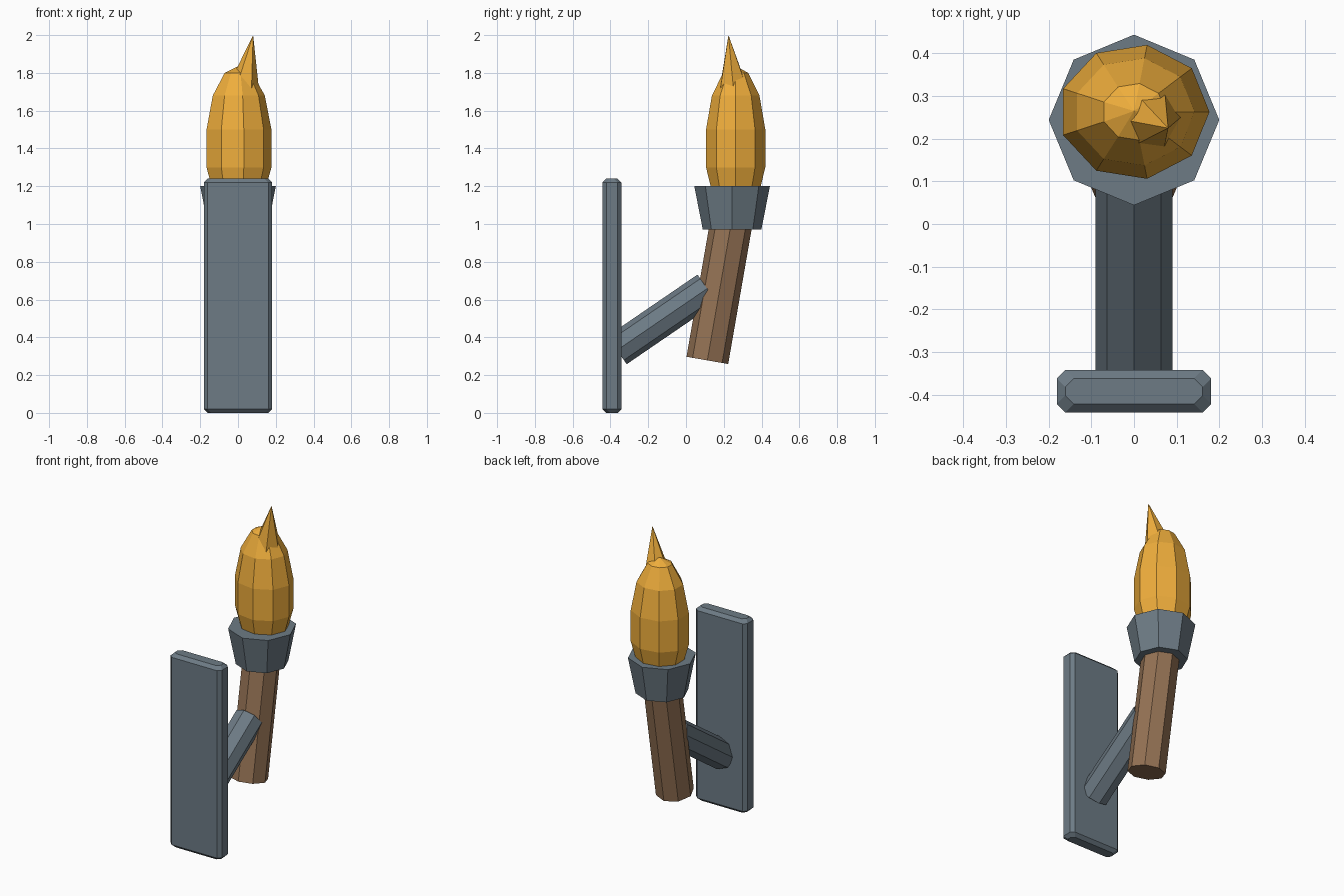
import bpy, bmesh
from math import sin, cos, tau
from mathutils import Vector

if "Cube" in bpy.data.objects:
    bpy.data.objects.remove(bpy.data.objects["Cube"])


def material(name, rgb):
    m = bpy.data.materials.new(name)
    m.diffuse_color = (*rgb, 1)
    m.use_nodes = True
    m.node_tree.nodes["Principled BSDF"].inputs["Base Color"].default_value = m.diffuse_color
    return m


def finish(name, bm, mat):
    bmesh.ops.recalc_face_normals(bm, faces=bm.faces)
    me = bpy.data.meshes.new(name)
    bm.to_mesh(me)
    bm.free()
    ob = bpy.data.objects.new(name, me)
    bpy.context.collection.objects.link(ob)
    me.materials.append(mat)
    return ob


def loft(name, loops, mat, apex=None):
    """Skin closed loops of points, ending in a flat cap or a point."""
    bm = bmesh.new()
    rings = [[bm.verts.new(p) for p in loop] for loop in loops]
    n = len(rings[0])
    for lo, hi in zip(rings, rings[1:]):
        for i in range(n):
            j = (i + 1) % n
            bm.faces.new((lo[i], lo[j], hi[j], hi[i]))
    bm.faces.new(rings[0])
    if apex:
        tip = bm.verts.new(apex)
        for i in range(n):
            bm.faces.new((rings[-1][i], rings[-1][(i + 1) % n], tip))
    else:
        bm.faces.new(rings[-1])
    return finish(name, bm, mat)


def rod(name, a, b, r1, r2, sides, mat):
    """Prism, frustum or cone (r2 = 0) running from point a to point b."""
    a, b = Vector(a), Vector(b)
    axis = (b - a).normalized()
    u = Vector((1, 0, 0))
    u = (u - axis * u.dot(axis)).normalized()
    v = axis.cross(u)

    def ring(c, r):
        return [c + r * (u * cos(tau * i / sides) + v * sin(tau * i / sides)) for i in range(sides)]

    if r2:
        return loft(name, [ring(a, r1), ring(b, r2)], mat)
    return loft(name, [ring(a, r1)], mat, apex=b)


def chamfered_rect(hx, hy, cut, y, z):
    pts = []
    for sx, sy in ((1, 1), (-1, 1), (-1, -1), (1, -1)):
        pair = [(sx * hx, y + sy * (hy - cut), z), (sx * (hx - cut), y + sy * hy, z)]
        pts += pair if sx * sy > 0 else pair[::-1]
    return pts


metal = material("metal", (0.153, 0.198, 0.235))
wood = material("wood", (0.30, 0.17, 0.09))
fire = material("fire", (0.86, 0.42, 0.045))

# Wall plate with chamfered edges and corners
c = 0.02
loft("wall_plate", [chamfered_rect(0.181 - d, 0.05 - d, c, -0.392, z)
                    for d, z in ((c, 0), (0, c), (0, 1.24 - c), (c, 1.24))], metal)

# Support arm, tilted handle and flared cup
rod("support_arm", (0, -0.365, 0.332), (0, 0.112, 0.658), 0.09, 0.09, 8, metal)
rod("handle", (0, 0.113, 0.278), (0, 0.256, 1.10), 0.112, 0.112, 8, wood)
rod("cup", (0, 0.244, 0.97), (0, 0.244, 1.20), 0.155, 0.20, 8, metal)

# Flame body: nine-sided oval lathe
profile = [(0.13, 1.13), (0.177, 1.30), (0.177, 1.50), (0.142, 1.68), (0.075, 1.80)]
loft("flame", [[(r * cos(tau * i / 9), 0.263 + 0.9 * r * sin(tau * i / 9), z) for i in range(9)]
               for r, z in profile], fire, apex=(0, 0.265, 1.835))

# Leaning flame tip
rod("flame_tip", (0.02, 0.256, 1.66), (0.08, 0.225, 2.0), 0.10, 0, 6, fire)
